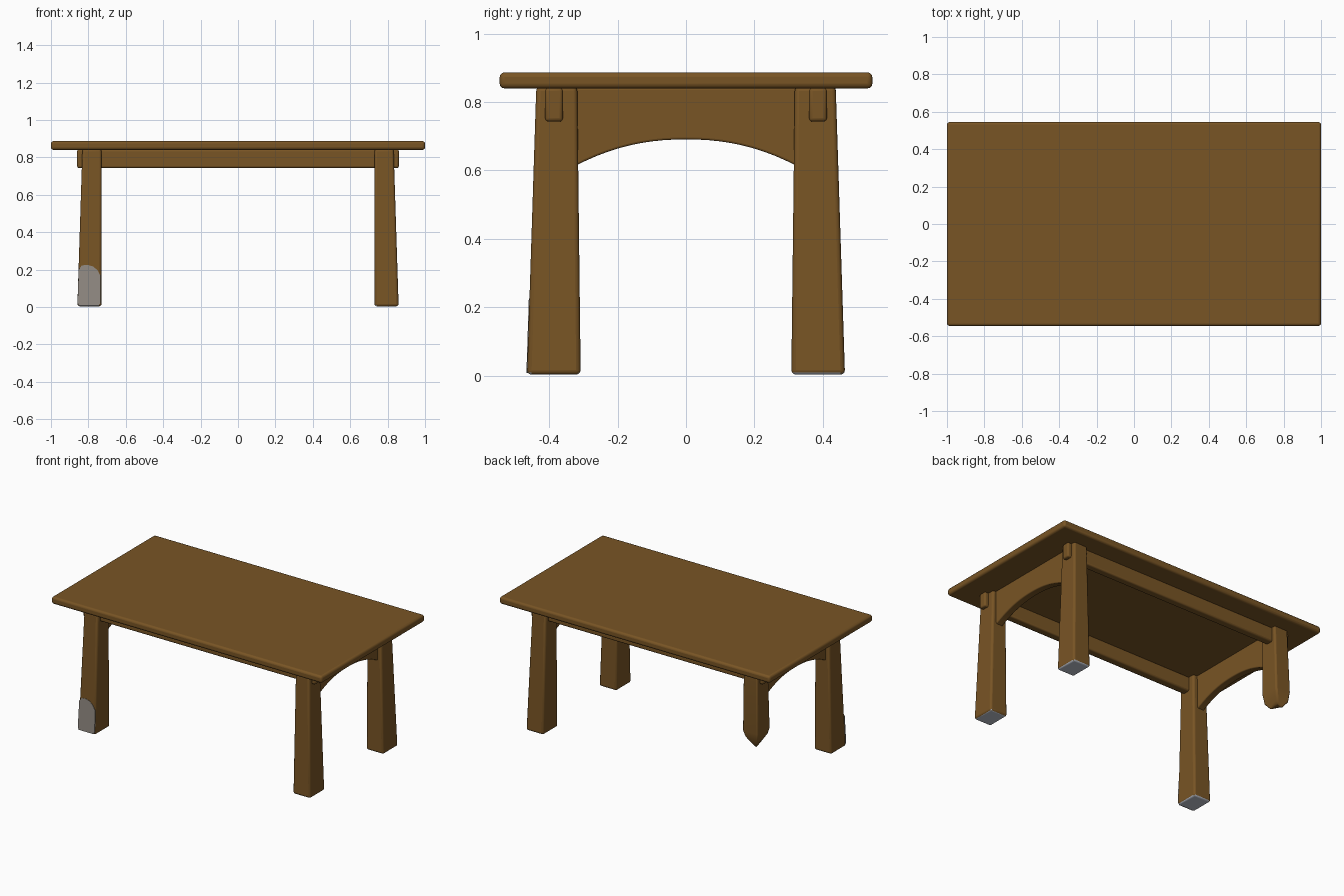
import bpy, bmesh, math

if "Cube" in bpy.data.objects:
    bpy.data.objects.remove(bpy.data.objects["Cube"], do_unlink=True)


def material(name, rgb):
    m = bpy.data.materials.new(name)
    m.use_nodes = True
    m.diffuse_color = (*rgb, 1)
    m.node_tree.nodes["Principled BSDF"].inputs["Base Color"].default_value = (*rgb, 1)
    return m


wood = material("brown wood", (0.19, 0.09, 0.018))
grey = material("warm grey", (0.29, 0.26, 0.23))
sole = material("cool pale grey", (0.52, 0.55, 0.62))


def finish(name, bm, mats, bevel=0.0):
    """Turn a bmesh into a softly rounded object."""
    bmesh.ops.recalc_face_normals(bm, faces=bm.faces)
    mesh = bpy.data.meshes.new(name)
    bm.to_mesh(mesh)
    bm.free()
    ob = bpy.data.objects.new(name, mesh)
    bpy.context.collection.objects.link(ob)
    for m in mats:
        mesh.materials.append(m)
    if bevel:
        mod = ob.modifiers.new("soft edges", 'BEVEL')
        mod.width = bevel
        mod.segments = 3
        mod.limit_method = 'ANGLE'
        mod.angle_limit = math.radians(40)
    bpy.ops.object.select_all(action='DESELECT')
    ob.select_set(True)
    bpy.context.view_layer.objects.active = ob
    bpy.ops.object.shade_smooth_by_angle(angle=math.radians(35))
    return ob


def box(name, x, y, z, bevel):
    bm = bmesh.new()
    bmesh.ops.create_cube(bm, size=1)
    for v in bm.verts:
        for i, (lo, hi) in enumerate((x, y, z)):
            v.co[i] = hi if v.co[i] > 0 else lo
    return finish(name, bm, [wood], bevel)


def prism(name, points, offset, mats, bevel=0.0):
    """Extrude a closed outline by an offset."""
    bm = bmesh.new()
    face = bm.faces.new([bm.verts.new(p) for p in points])
    ext = bmesh.ops.extrude_face_region(bm, geom=[face])
    verts = [g for g in ext["geom"] if isinstance(g, bmesh.types.BMVert)]
    bmesh.ops.translate(bm, verts=verts, vec=offset)
    return finish(name, bm, mats, bevel)


def section(z, sx, sy, shrink=0.0):
    """Four corners of a leg at a height; only the outer sides splay."""
    t = 1 - z / 0.84
    x0, x1 = 0.73 + shrink, 0.832 + 0.027 * t - shrink
    y0, y1 = 0.318 - 0.01 * t + shrink, 0.438 + 0.027 * t - shrink
    return [(sx * x, sy * y, z) for x, y in ((x0, y0), (x1, y0), (x1, y1), (x0, y1))]


def leg(name, sx, sy, rings, mats, bevel):
    bm = bmesh.new()
    loops = [[bm.verts.new(p) for p in r] for r in rings]
    for a, b in zip(loops, loops[1:]):
        for i in range(4):
            j = (i + 1) % 4
            bm.faces.new((a[i], a[j], b[j], b[i]))
    foot = bm.faces.new(loops[0])
    foot.material_index = len(mats) - 1
    bm.faces.new(loops[-1])
    return finish(name, bm, mats, bevel)


# Table top
box("table_top", (-1, 1), (-0.545, 0.545), (0.84, 0.887), 0.014)

# Three whole legs with pale soles
for name, sx, sy in (("front_left_leg", 1, -1), ("front_right_leg", -1, -1),
                     ("back_left_leg", 1, 1)):
    leg(name, sx, sy, [section(0.003, sx, sy), section(0.845, sx, sy)], [wood, sole], 0.013)

# Broken leg, ending in a rough rounded stump
stump = [section(0.31, -1, 1, 0.04), section(0.35, -1, 1, 0.012),
         section(0.42, -1, 1, 0.002), section(0.845, -1, 1)]
for ring, slant in ((0, 0.03), (1, 0.035)):
    stump[ring] = [(x, y, z + slant * (i % 2)) for i, (x, y, z) in enumerate(stump[ring])]
leg("broken_back_right_leg", -1, 1, stump, [wood], 0.01)

# Worn patch low on the front of one leg
outline = [(-0.851, 0.008), (-0.745, 0.008), (-0.734, 0.022), (-0.734, 0.165), (-0.75, 0.195),
           (-0.775, 0.217), (-0.805, 0.225), (-0.835, 0.222), (-0.852, 0.2), (-0.858, 0.022)]
prism("worn_patch", [(x, -0.467 + 0.0321 * z, z) for x, z in outline], (0, 0.006, 0), [grey])

# Long rails, their tenons showing outside the legs
for name, s in (("front_rail", -1), ("back_rail", 1)):
    y = s * 0.386
    box(name, (-0.86, 0.86), (y - 0.026, y + 0.026), (0.743, 0.842), 0.01)

# Arched end aprons
for name, s in (("right_apron", -1), ("left_apron", 1)):
    steps = 20
    arch = []
    for i in range(steps + 1):
        u = 2 * i / steps - 1
        arch.append((s * 0.76, 0.33 * u, 0.61 + 0.081 * (1 - abs(u) ** 2.2)))
    arch += [(s * 0.76, 0.33, 0.842), (s * 0.76, -0.33, 0.842)]
    prism(name, arch, (s * 0.05, 0, 0), [wood], 0.006)
